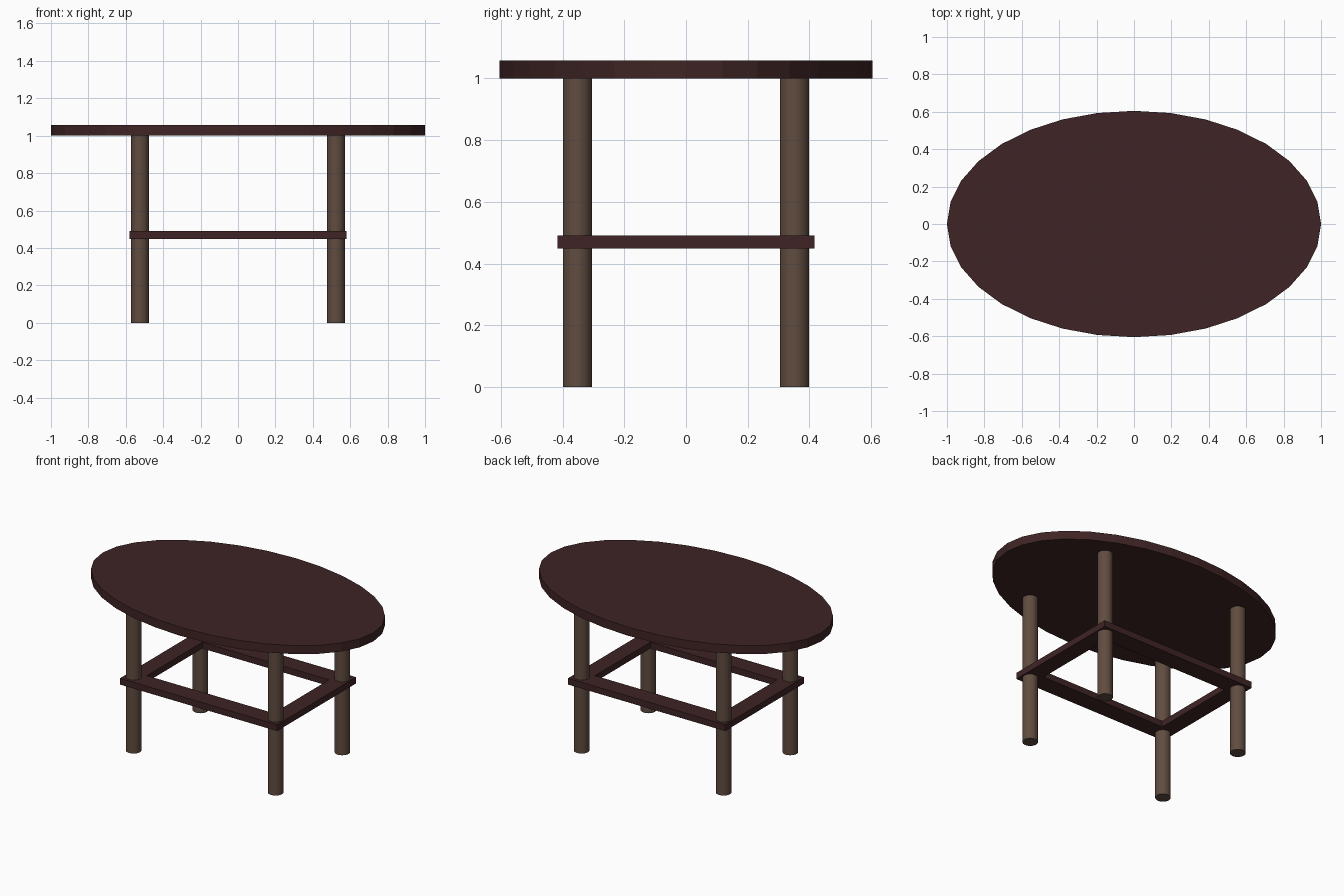
import bpy
import bmesh

cube = bpy.data.objects.get("Cube")
if cube:
    bpy.data.objects.remove(cube, do_unlink=True)


def make_material(name, rgb):
    mat = bpy.data.materials.new(name)
    mat.use_nodes = True
    color = (*rgb, 1.0)
    mat.diffuse_color = color
    mat.node_tree.nodes["Principled BSDF"].inputs["Base Color"].default_value = color
    return mat


def add_cylinder(name, radii, bottom, top, center, mat):
    """Upright 32-sided cylinder with separate x and y radii."""
    bpy.ops.mesh.primitive_cylinder_add(
        vertices=32, radius=1, depth=1, location=(*center, (bottom + top) / 2))
    obj = bpy.context.object
    obj.name = name
    obj.scale = (*radii, top - bottom)
    bpy.ops.object.transform_apply(location=False, rotation=False, scale=True)
    obj.data.materials.append(mat)
    return obj


def add_frame(name, outer, inner, bottom, top, mat):
    """Rectangular ring with mitred corners, extruded upwards."""
    bm = bmesh.new()
    corners = [(-1, -1), (1, -1), (1, 1), (-1, 1)]
    rings = [[bm.verts.new((sx * hx, sy * hy, bottom)) for sx, sy in corners]
             for hx, hy in (outer, inner)]
    faces = []
    for i in range(4):
        j = (i + 1) % 4
        faces.append(bm.faces.new((rings[0][i], rings[0][j], rings[1][j], rings[1][i])))
    result = bmesh.ops.extrude_face_region(bm, geom=faces, use_keep_orig=True)
    raised = [g for g in result["geom"] if isinstance(g, bmesh.types.BMVert)]
    bmesh.ops.translate(bm, verts=raised, vec=(0, 0, top - bottom))
    bmesh.ops.recalc_face_normals(bm, faces=bm.faces)
    mesh = bpy.data.meshes.new(name)
    bm.to_mesh(mesh)
    bm.free()
    mesh.materials.append(mat)
    obj = bpy.data.objects.new(name, mesh)
    bpy.context.collection.objects.link(obj)
    return obj


dark_wood = make_material("dark red wood", (0.050, 0.0176, 0.0182))
leg_wood = make_material("brown leg wood", (0.117, 0.072, 0.051))

# Oval top
add_cylinder("table_top", (1.0, 0.605), 1.0, 1.057, (0, 0), dark_wood)

# Four round legs
for y_name, sy in (("front", -1), ("back", 1)):
    for x_name, sx in (("right", -1), ("left", 1)):
        add_cylinder(f"{y_name}_{x_name}_leg", (0.047, 0.047), 0.0, 1.0,
                     (sx * 0.524, sy * 0.352), leg_wood)

# Stretcher frame around the legs
add_frame("stretcher_frame", (0.58, 0.416), (0.468, 0.292), 0.448, 0.49, dark_wood)
